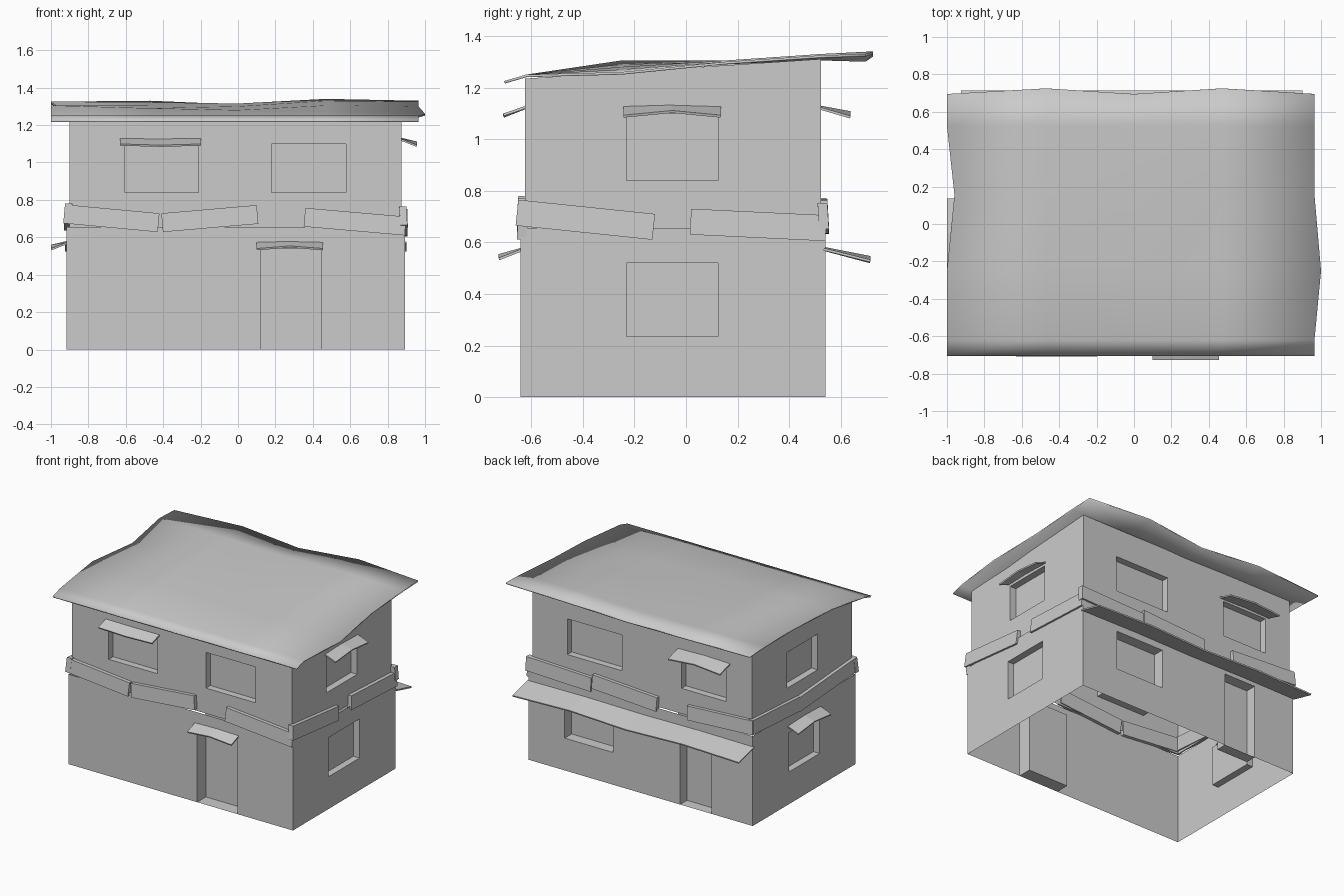
import bpy, bmesh
from mathutils import Vector

cube = bpy.data.objects.get("Cube")
if cube:
    bpy.data.objects.remove(cube)

plaster = bpy.data.materials.new("plain grey")
plaster.use_nodes = True
GREY = (0.6, 0.6, 0.6, 1)
plaster.diffuse_color = GREY
plaster.node_tree.nodes["Principled BSDF"].inputs["Base Color"].default_value = GREY

# Each storey: wall planes on the four sides
LOWER = {"front": -0.642, "back": 0.54, "left": 0.892, "right": -0.916}
UPPER = {"front": -0.624, "back": 0.523, "left": 0.873, "right": -0.9}
OUT = {"front": -1, "back": 1, "left": 1, "right": -1}


def place(storey, side, u, z, out=0.0):
    """Point on a wall: u runs along it, out is the distance in front of it."""
    d = storey[side] + OUT[side] * out
    return Vector((u, d, z)) if side in ("front", "back") else Vector((d, u, z))


def finish(bm, name, recalc=True):
    if recalc:
        bmesh.ops.recalc_face_normals(bm, faces=bm.faces)
    mesh = bpy.data.meshes.new(name)
    bm.to_mesh(mesh)
    bm.free()
    mesh.materials.append(plaster)
    obj = bpy.data.objects.new(name, mesh)
    bpy.context.collection.objects.link(obj)
    return obj


def eaves(y):
    return 1.235 + (y + 0.62) * 0.066


def wall(name, storey, side, z0, z1, openings, depth=0.05):
    """Wall sheet with recessed openings given as (u0, u1, bottom, top)."""
    ends = ("right", "left") if side in ("front", "back") else ("front", "back")
    us = sorted({storey[e] for e in ends} | {u for o in openings for u in o[:2]})
    zs = sorted({z0, z1} | {z for o in openings for z in o[2:]})
    bm = bmesh.new()
    grid = [[bm.verts.new(place(storey, side, u, z)) for z in zs] for u in us]
    holes = [[] for o in openings]
    normal = place(storey, side, 0, 0, 1) - place(storey, side, 0, 0)
    for i in range(len(us) - 1):
        for j in range(len(zs) - 1):
            f = bm.faces.new((grid[i][j], grid[i + 1][j],
                              grid[i + 1][j + 1], grid[i][j + 1]))
            f.normal_update()
            if f.normal.dot(normal) < 0:
                f.normal_flip()
            u, z = (us[i] + us[i + 1]) / 2, (zs[j] + zs[j + 1]) / 2
            for k, o in enumerate(openings):
                if o[0] < u < o[1] and o[2] < z < o[3]:
                    holes[k].append(f)
    # the upper storey follows the roof slope
    if storey is UPPER:
        for column in grid:
            column[-1].co.z = eaves(column[-1].co.y)
    for faces in holes:
        new = bmesh.ops.extrude_face_region(bm, geom=faces)["geom"]
        moved = [v for v in new if isinstance(v, bmesh.types.BMVert)]
        bmesh.ops.translate(bm, verts=moved, vec=-normal * depth)
        old = [f for f in faces if f.is_valid]
        if old:
            bmesh.ops.delete(bm, geom=old, context="FACES_ONLY")
    bmesh.ops.dissolve_limit(bm, angle_limit=0.01, verts=bm.verts, edges=bm.edges)
    finish(bm, name, False)


def board(name, side, u0, u1, top0, top1, height=0.1, out=0.014):
    """Tilted plank nailed over the joint between storeys."""
    bm = bmesh.new()
    rings = []
    lean = (top1 - top0) / (u1 - u0) * height
    for u, top in ((u0, top0), (u1, top1)):
        rings.append([bm.verts.new(place(LOWER, side, a, z, d)) for a, z, d in (
            (u, top, out - 0.006), (u + lean, top - height, out),
            (u + lean, top - height, -0.024), (u, top, -0.03))])
    bm.faces.new(rings[0])
    bm.faces.new(rings[1])
    for i in range(4):
        j = (i + 1) % 4
        bm.faces.new((rings[0][i], rings[0][j], rings[1][j], rings[1][i]))
    finish(bm, name)


def sheet(name, rows, thickness):
    """Thin bent sheet through rows of points."""
    bm = bmesh.new()
    grid = [[bm.verts.new(p) for p in row] for row in rows]
    for a, b in zip(grid, grid[1:]):
        for i in range(len(a) - 1):
            f = bm.faces.new((a[i], a[i + 1], b[i + 1], b[i]))
            f.normal_update()
            if f.normal.z < 0:
                f.normal_flip()
    obj = finish(bm, name, False)
    mod = obj.modifiers.new("thickness", "SOLIDIFY")
    mod.thickness = thickness
    mod.offset = -1
    return obj


def awning(name, storey, side, u0, u1, z, bends, reach=0.085, drop=0.035):
    """Sloping canopy; bends shift the outer edge up or down along its length."""
    n = len(bends) - 1
    us = [u0 + (u1 - u0) * i / n for i in range(n + 1)]
    inner = [place(storey, side, u, z + b * 0.3, -0.005) for u, b in zip(us, bends)]
    outer = [place(storey, side, u, z - drop + b, reach) for u, b in zip(us, bends)]
    sheet(name, (inner, outer), 0.01)


# Walls with windows and doors
SIDE = (-0.23, 0.125)
LOW, HIGH = (0.235, 0.52), (0.84, 1.1)
wall("lower_front_wall", LOWER, "front", 0, 0.655, [(0.12, 0.445, 0, 0.54)], 0.1)
wall("lower_back_wall", LOWER, "back", 0, 0.655,
     [(0.21, 0.6) + LOW, (-0.585, -0.33, 0, 0.54)], 0.08)
wall("upper_front_wall", UPPER, "front", 0.655, 1.235,
     [(-0.605, -0.21) + HIGH, (0.18, 0.577) + HIGH])
wall("upper_back_wall", UPPER, "back", 0.655, 1.3,
     [(0.15, 0.59) + HIGH, (-0.69, -0.33) + HIGH])
for s in ("left", "right"):
    wall("lower_" + s + "_wall", LOWER, s, 0, 0.655, [SIDE + LOW])
    wall("upper_" + s + "_wall", UPPER, s, 0.655, 1.235, [SIDE + HIGH])

# Crooked boards around the joint
for i, (side, *dims) in enumerate((
        ("front", -0.925, -0.42, 0.775, 0.728), ("front", -0.41, 0.1, 0.728, 0.772),
        ("front", 0.36, 0.9, 0.757, 0.71), ("left", -0.65, -0.12, 0.765, 0.71),
        ("left", 0.02, 0.545, 0.73, 0.705), ("back", 0.38, 0.905, 0.735, 0.752),
        ("back", -0.15, 0.37, 0.732, 0.762), ("back", -0.92, -0.39, 0.768, 0.738),
        ("right", 0.01, 0.545, 0.74, 0.772), ("right", -0.65, 0.02, 0.78, 0.735))):
    board("joint_board_" + str(i + 1), side, *dims)

# Canopies over windows and doors
awning("front_window_canopy", UPPER, "front", -0.63, -0.197, 1.128, (0.006, 0, 0.006))
awning("front_door_canopy", LOWER, "front", 0.1, 0.455, 0.575, (0, 0.014, 0))
awning("left_window_canopy", UPPER, "left", -0.243, 0.135, 1.128, (0, 0.018, 0))
awning("right_window_canopy", LOWER, "right", -0.243, 0.135, 0.575, (0, 0.02, 0))
awning("back_window_canopy", UPPER, "back", -0.72, -0.3, 1.125, (0, 0.018, 0), 0.115)
awning("back_long_canopy", LOWER, "back", -0.925, 0.9, 0.578,
       (0, 0.012, -0.004, 0.014, 0), 0.175, 0.045)

# Warped roof: heights across x for each row, front to back
xs = (-1, -0.47, 0, 0.47, 0.965)
ys = (-0.705, -0.62, -0.25, 0.155, 0.525, 0.695)
heights = ((1.225, 1.225, 1.225, 1.225, 1.225), (1.25, 1.25, 1.25, 1.25, 1.25),
           (1.305, 1.29, 1.28, 1.27, 1.26), (1.295, 1.305, 1.3, 1.305, 1.3),
           (1.325, 1.322, 1.315, 1.33, 1.325), (1.318, 1.33, 1.31, 1.34, 1.33))
roof_rows = [[Vector((x, y, z)) for x, z in zip(xs, row)]
             for y, row in zip(ys, heights)]
roof_rows[2][-1].x = 1.0
roof_rows[3][0].x = -0.96
for column in (1, 3):
    roof_rows[-1][column].y = 0.725
roof = sheet("roof", roof_rows, 0.01)
bpy.ops.object.select_all(action="DESELECT")
roof.select_set(True)
bpy.context.view_layer.objects.active = roof
bpy.ops.object.shade_smooth_by_angle()
